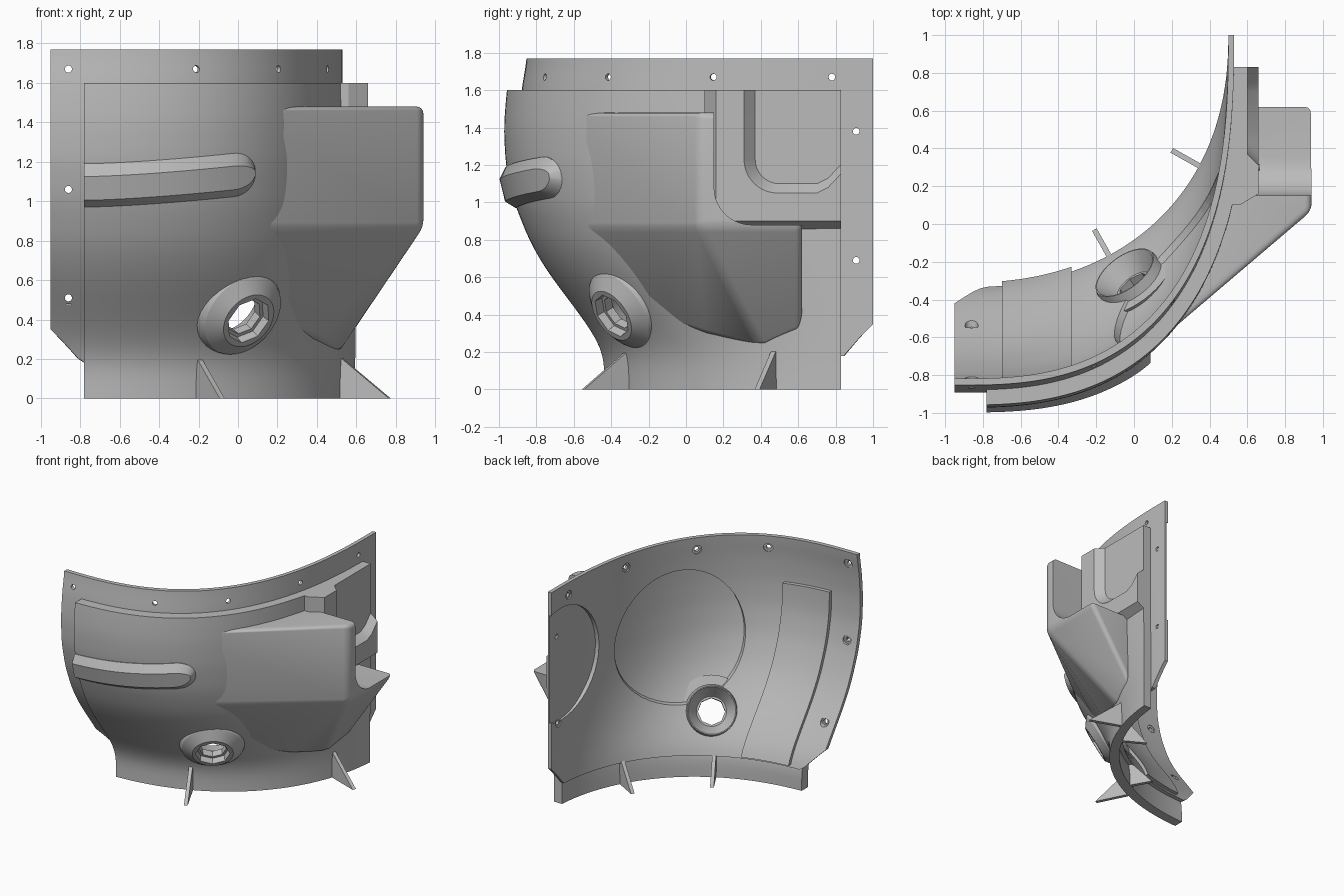
import bpy, bmesh, math
from mathutils import Vector, Matrix

if "Cube" in bpy.data.objects:
    bpy.data.objects.remove(bpy.data.objects["Cube"])

grey = bpy.data.materials.new("plain grey")
grey.use_nodes = True
grey.diffuse_color = (0.5, 0.5, 0.5, 1)
grey.node_tree.nodes["Principled BSDF"].inputs["Base Color"].default_value = (0.5, 0.5, 0.5, 1)

CX, CY = -0.9, 1.0
DEPTH = [(0, 1.44), (.14, 1.44), (.2, 1.45), (.3, 1.5), (.4, 1.57), (.6, 1.72), (.7, 1.785),
         (.8, 1.84), (1, 1.92), (1.2, 1.965), (1.4, 1.975), (1.6, 1.96), (1.77, 1.93)]


# ---- curved wall: a squared quarter ellipse at every height, inset by d ----
def depth(z):
    z = min(max(z, 0), 1.77)
    for (a, p), (b, q) in zip(DEPTH, DEPTH[1:]):
        if z <= b:
            return p + (q - p) * (z - a) / (b - a)


def radii(z, d):
    ry = sum(depth(z + k * .02) for k in range(-3, 4)) / 7
    s = min(1, max(0, z))
    return 1.5 - .875 * d, ry - d, 2.2 + .4 * s * s * (3 - 2 * s)


def wall(t, z, d):
    rx, ry, n = radii(z, d)
    s, c = math.sin(t), max(0, math.cos(t))
    return Vector((CX + rx * math.copysign(abs(s) ** (2 / n), s), CY - ry * c ** (2 / n), z))


def at_x(x):
    def f(z, d):
        rx, ry, n = radii(z, d)
        v = (x - CX) / rx
        return math.copysign(math.asin(abs(v) ** (n / 2)), v)
    return f


def at_y(y):
    def f(z, d):
        rx, ry, n = radii(z, d)
        return math.acos(((CY - y) / ry) ** (n / 2))
    return f


# ---- object helpers ----
def finish(name, bm):
    bmesh.ops.recalc_face_normals(bm, faces=bm.faces)
    me = bpy.data.meshes.new(name)
    bm.to_mesh(me)
    bm.free()
    me.materials.append(grey)
    ob = bpy.data.objects.new(name, me)
    bpy.context.collection.objects.link(ob)
    return ob


def loft(name, rings):
    bm = bmesh.new()
    vs = [[bm.verts.new(p) for p in r] for r in rings]
    n = len(vs[0])
    for a, b in zip(vs, vs[1:]):
        for i in range(n):
            bm.faces.new((a[i], a[(i + 1) % n], b[(i + 1) % n], b[i]))
    bm.faces.new(vs[0])
    bm.faces.new(vs[-1])
    return finish(name, bm)


def layer(name, d0, d1, z0, z1, start, end, nu=72, nv=36):
    rings = []
    for i in range(nu + 1):
        u = i / nu

        def pt(z, d):
            a, b = start(z, d), end(z, d)
            return wall(a + (b - a) * u, z, d)
        low = z0(pt(.3, d0)) if callable(z0) else z0
        zs = [low + (z1 - low) * j / nv for j in range(nv + 1)]
        rings.append([pt(z, d0) for z in zs] + [pt(z, d1) for z in reversed(zs)])
    return loft(name, rings)


def add_cone(bm, centre, axis, lo, hi, r_lo, r_hi, seg):
    axis = Vector(axis).normalized()
    m = Matrix.Translation(Vector(centre) + axis * (lo + hi) / 2) @ axis.to_track_quat('Z', 'Y').to_matrix().to_4x4()
    bmesh.ops.create_cone(bm, cap_ends=True, segments=seg, radius1=r_lo, radius2=r_hi,
                          depth=hi - lo, matrix=m)


def cone(name, *args):
    bm = bmesh.new()
    add_cone(bm, *args)
    return finish(name, bm)


def bake(ob):
    me = bpy.data.meshes.new_from_object(ob.evaluated_get(bpy.context.evaluated_depsgraph_get()))
    ob.modifiers.clear()
    ob.data = me


def cut(ob, *cutters):
    for c in cutters:
        c.hide_render = True
        m = ob.modifiers.new("cut", 'BOOLEAN')
        m.operation, m.solver, m.object = 'DIFFERENCE', 'EXACT', c
        bake(ob)


def corner(y, z, r, x):
    """Side profile open to the top and back, with a rounded corner and a rising tail."""
    arc = [(x, y + r - r * math.cos(a), z + r - r * math.sin(a))
           for a in [math.pi / 2 * k / 10 for k in range(11)]]
    return [(x, y, 2)] + arc + [(x, .7, z), (x, .76, z + .03), (x, 1.3, z + .6), (x, 1.3, 2)]


# ---- cutters ----
core = layer("core_cutter", .04, .6, -.2, 2, at_x(-1.2), at_y(1), 60, 30)
BOSS, AXIS = Vector((.015, -.345, .43)), (.52, -.7, -.48)
bore = cone("bore_cutter", BOSS, AXIS, -.4, .3, .1, .1, 8)
socket = cone("socket_cutter", BOSS, AXIS, .03, .3, .12, .16, 8)
dish = cone("dish_cutter", BOSS, AXIS, -.3, -.02, .28, .11, 40)

hole_cutters = []
for name, top, radius in [("hole_cutter", .15, .018), ("counterbore_cutter", -.004, .035)]:
    bm = bmesh.new()
    for place, z in [(at_x(-.86), 1.67), (at_x(-.22), 1.67), (at_x(.19), 1.67), (at_y(.15), 1.67),
                     (at_y(.78), 1.67), (at_x(-.86), 1.06), (at_x(-.86), .51),
                     (at_y(.91), 1.38), (at_y(.91), .69)]:
        t = place(z, .1)
        tangent = wall(t + .01, z, .1) - wall(t - .01, z, .1)
        add_cone(bm, wall(t, z, .1), (tangent.y, -tangent.x, 0), -.15, top, radius, radius, 16)
    hole_cutters.append(finish(name, bm))
round_pocket = cone("round_pocket_cutter", (.25, -.27, 1.03), (1, -1, 0), -.5, .5, .55, .44, 48)
ear_pocket = cone("ear_pocket_cutter", (.515, .88, 1.15), (1, 0, 0), -.3, 0, .45, .45, 40)

# ---- outer and inner wall layers ----
outer = layer("outer_wall", 0, .08, 0, 1.6, at_x(-.78), at_y(.83))
cut(outer, bore)
inner = layer("inner_wall", .08, .115, lambda p: .18 + max(0, -.78 - p.x, p.y - .83), 1.77,
              at_x(-.95), at_y(1))
cut(inner, round_pocket, ear_pocket, *hole_cutters, bore)
layer("inner_ridge", .105, .145, .2, 1.4, at_x(-.7), at_x(-.33), 12, 24)

# ---- cheek: bevelled hull that melts into the wall, with a rounded notch behind ----
bm = bmesh.new()
for p in [(0, -.73, 1.48), (.94, .07, 1.48), (.94, .62, 1.48), (.5, .62, 1.48),
          (0, -.65, .87), (.94, .07, .87), (.94, .62, .87), (.5, .62, .87),
          (.1, -.26, .42), (.4, .1, .3), (.5, .4, .22), (.57, .62, .32)]:
    bm.verts.new(p)
bmesh.ops.convex_hull(bm, input=bm.verts)
bmesh.ops.dissolve_limit(bm, angle_limit=math.radians(4), verts=bm.verts, edges=bm.edges)
cheek = finish("cheek", bm)
bev = cheek.modifiers.new("round", 'BEVEL')
bev.width, bev.segments, bev.limit_method = .05, 4, 'ANGLE'
bev.angle_limit = math.radians(20)
bake(cheek)
notch = loft("notch_cutter", [corner(.15, .88, .2, .2), corner(.15, .88, .2, 1.2)])
cut(cheek, notch, core)

# ---- ear plate with a sloped pocket and an undercut lower edge ----
rings = []
for z, x in [(.85, .58), (.9, .66), (1.6, .66)]:
    rings.append([(.3, .1, z), (.56, .1, z), (x, .16, z), (x, .83, z), (.3, .83, z)])
ear = loft("ear_plate", rings)
pocket = loft("pocket_cutter", [corner(.37, 1.1, .13, .6), corner(.31, 1.05, .18, .66),
                                corner(.31, 1.05, .18, .8)])
cut(ear, core, pocket)
cone("ear_rivet", (.66, .3, 1.05), (1, 0, 0), -.02, .008, .018, .018, 16)

# ---- brow bar with a rounded end ----
rings = []
for i in range(41):
    x = -.78 + .868 * math.sin(math.pi / 2 * i / 40)
    u = (x + .78) / .87
    k = max(0, (x + .02) / .11)
    h = max(.08, math.sqrt(max(0, 1 - k * k)))
    zc = 1.08 + .065 * u ** 1.5
    ring = []
    for dz, d in [(-.11, .04), (-.11, -.005), (-.075, -.05), (.045, -.05), (.11, -.005), (.11, .04)]:
        z = zc + dz * h
        ring.append(wall(at_x(x)(z, d), z, d))
    rings.append(ring)
loft("brow_bar", rings)

# ---- boss round the octagonal hole ----
for name, sizes in [("boss_base", (-.07, .02, .265, .225)), ("boss_top", (.02, .075, .225, .15)),
                    ("boss_inner_ring", (-.125, -.05, .18, .2))]:
    part = cone(name, BOSS, AXIS, *sizes, 40)
    cut(part, bore, socket, dish)
cut(outer, dish)
cut(inner, dish)

# ---- triangular fins on the neck ----
for name, foot, tip in [("front_outer_fin", (-.2, -.31), (-.08, -.55)),
                        ("side_outer_fin", (.52, .47), (.77, .38)),
                        ("front_inner_fin", (-.12, -.19), (-.21, -.03)),
                        ("side_inner_fin", (.36, .3), (.2, .39))]:
    a, b = Vector((*foot, 0)), Vector((*tip, 0))
    d = (b - a).normalized()
    side = Vector((-d.y, d.x, 0)) * .014
    up = Vector((0, 0, .21))
    back = a - d * .05
    loft(name, [[p + s for p in (back, b, a + up, back + up)] for s in (-side, side)])

# ---- remove cutters, smooth the curved parts ----
for ob in list(bpy.data.objects):
    if ob.name.endswith("_cutter"):
        bpy.data.objects.remove(ob)
bpy.ops.object.select_all(action='DESELECT')
for ob in bpy.context.collection.objects:
    if ob.type == 'MESH':
        ob.select_set(True)
        bpy.context.view_layer.objects.active = ob
bpy.ops.object.shade_smooth_by_angle(angle=math.radians(30))
